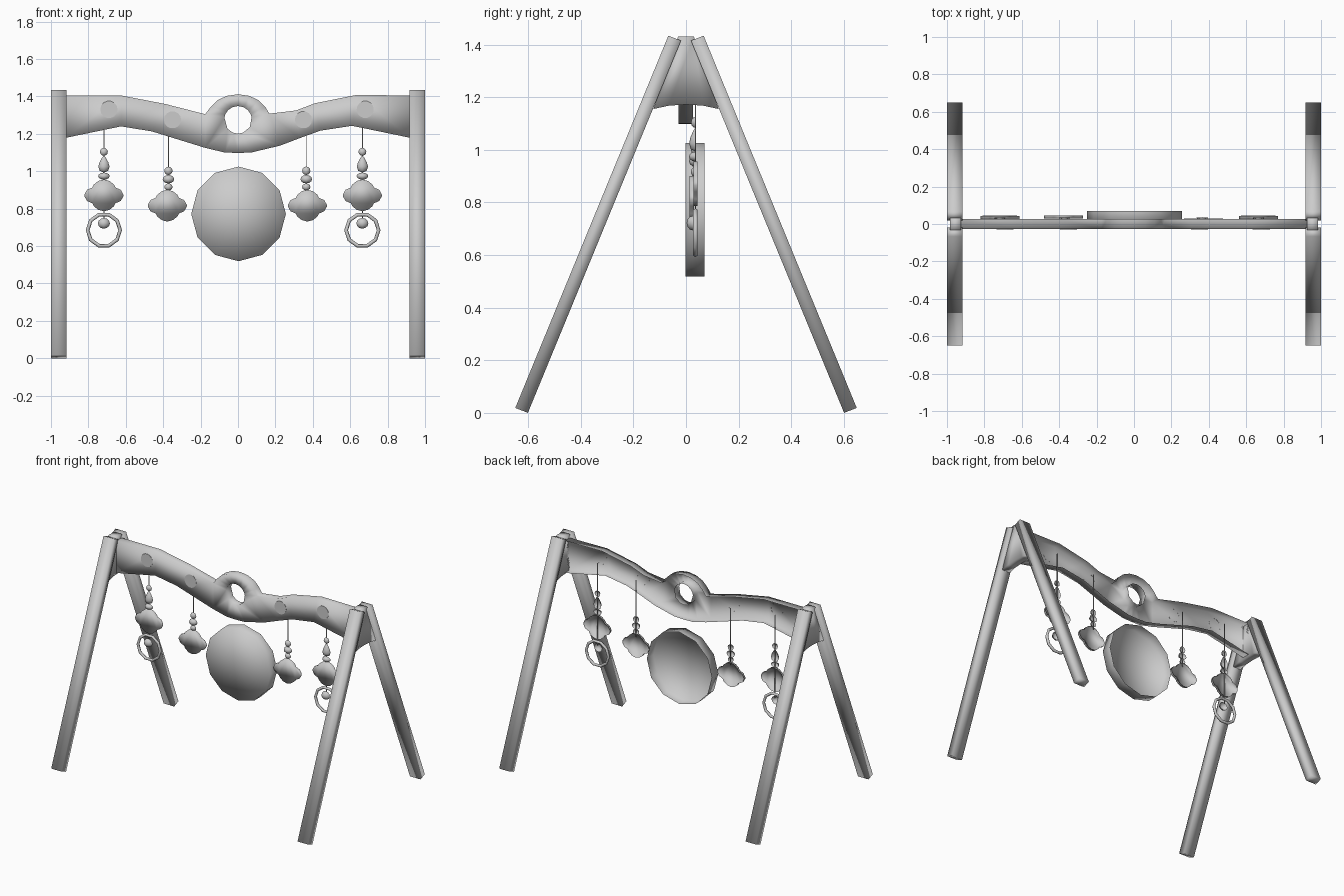
import bpy, bmesh
from math import pi, sin, cos, atan2

if "Cube" in bpy.data.objects:
    bpy.data.objects.remove(bpy.data.objects["Cube"])

grey = bpy.data.materials.new("mid_grey")
grey.diffuse_color = (.56, .56, .56, 1)
grey.use_nodes = True
grey.node_tree.nodes["Principled BSDF"].inputs["Base Color"].default_value = grey.diffuse_color

def from_bmesh(name, bm, smooth=True, front=False):
    bmesh.ops.recalc_face_normals(bm, faces=bm.faces)
    bm.normal_update()
    # open-backed shells must face the front
    if front and sum(f.normal.y * f.calc_area() for f in bm.faces) > 0:
        bmesh.ops.reverse_faces(bm, faces=bm.faces)
    for f in bm.faces:
        f.smooth = smooth
    me = bpy.data.meshes.new(name)
    bm.to_mesh(me)
    bm.free()
    me.materials.append(grey)
    ob = bpy.data.objects.new(name, me)
    bpy.context.collection.objects.link(ob)
    return ob

def sheet(name, pts, faces, axis, a, b, smooth=True, back=False):
    """Thicken flat faces on 2D points (y,z for axis x; x,z for axis y) from a to b."""
    bm = bmesh.new()
    put = (lambda t, p: (t, p[0], p[1])) if axis == 'x' else (lambda t, p: (p[0], t, p[1]))
    lo = [bm.verts.new(put(a, p)) for p in pts]
    hi = [bm.verts.new(put(b, p)) for p in pts]
    edges = {}
    for f in faces:
        bm.faces.new([lo[i] for i in f])
        if back:
            bm.faces.new([hi[i] for i in f])
        for i, j in zip(f, f[1:] + f[:1]):
            edges.setdefault(frozenset((i, j)), []).append((i, j))
    for e in edges.values():
        if len(e) == 1:
            i, j = e[0]
            bm.faces.new((lo[i], lo[j], hi[j], hi[i]))
    bmesh.ops.delete(bm, geom=[v for v in bm.verts if not v.link_faces], context='VERTS')
    return from_bmesh(name, bm, smooth, not back)

def prism(name, pts, axis, a, b, smooth=True, back=True):
    return sheet(name, pts, [list(range(len(pts)))], axis, a, b, smooth, back)

def circle(cx, cz, r, n):
    return [(cx + r * cos(2 * pi * i / n), cz + r * sin(2 * pi * i / n)) for i in range(n)]

def half_lathe(name, prof, x, y, n=4, flat=.8):
    """Front half of a revolved (radius, z) profile, open at the back."""
    bm = bmesh.new()
    rows = []
    for r, z in prof:
        k = n + 1 if r > 0 else 1
        rows.append([bm.verts.new((x - r * cos(pi * i / n), y - flat * r * sin(pi * i / n), z))
                     for i in range(k)])
    for A, B in zip(rows, rows[1:]):
        for i in range(n):
            j = i + 1
            f = [A[i % len(A)], A[j % len(A)], B[j % len(B)], B[i % len(B)]]
            bm.faces.new(list(dict.fromkeys(f)))
    from_bmesh(name, bm, front=True)

def bead(name, x, y, top, bottom, r, flat=.8):
    c, h = (top + bottom) / 2, (top - bottom) / 2
    half_lathe(name, [(r * sin(pi * i / 6) if 0 < i < 6 else 0, c + h * cos(pi * i / 6))
                      for i in range(7)], x, y, flat=flat)

def string(x, y, top, bottom):
    w = .0025
    prism("string", [(x - w, bottom), (x + w, bottom), (x + w, top), (x - w, top)],
          'y', y - w, y + w)

def flower(x, y, z):
    q = [(.104, .005), (.09, .03), (.062, .042), (.054, .058), (.03, .077)]
    half = q + [(0, .085)] + [(-u, v) for u, v in reversed(q)]
    pts = half + [(-u, -v) for u, v in half]
    prism("cloud_tag", [(x + u, z + v) for u, v in pts], 'y', y - .008, y + .008, back=False)

# A-frame legs and the wedge blocks between them
leg = [(-.649, .019), (-.601, 0), (-.019, 1.415), (-.067, 1.434)]
wedge = [(-.03, 1.43), (-.124, 1.155), (-.065, 1.168), (0, 1.172),
         (.065, 1.168), (.124, 1.155), (.03, 1.43)]
for s in (-1, 1):
    for f in (-1, 1):
        prism("front_leg" if f < 0 else "back_leg",
              [(-f * y, z) for y, z in leg], 'x', s * .918, s)
    prism("end_wedge", wedge, 'x', s * .925, s * .985)

# Wavy crossbeam: a loop around the eye hole plus a strip of panels on each side
outer = [(-.175, 1.305), (-.145, 1.345), (-.11, 1.38), (-.06, 1.403), (0, 1.412),
         (.06, 1.403), (.11, 1.38), (.145, 1.345), (.168, 1.308), (.225, 1.137),
         (.07, 1.1), (0, 1.098), (-.07, 1.1), (-.175, 1.125)]
n = len(outer)
hole = []
for x, z in outer:
    t = atan2(z - 1.275, x)
    hole.append((.074 * cos(t), 1.275 + .074 * sin(t)))
pts = outer + hole
faces = [[i, (i + 1) % n, n + (i + 1) % n, n + i] for i in range(n)]
strips = (((0, 13), [((-.39, 1.36), (-.46, 1.213)), ((-.625, 1.405), (-.625, 1.24)),
                     ((-.925, 1.405), (-.925, 1.178))]),
          ((8, 9), [((.31, 1.325), (.33, 1.177)), ((.41, 1.363), (.44, 1.217)),
                    ((.635, 1.408), (.61, 1.243)), ((.925, 1.405), (.925, 1.178))]))
for (top, bottom), cols in strips:
    for c in cols:
        k = len(pts)
        pts += list(c)
        faces.append([top, k, k + 1, bottom])
        top, bottom = k, k + 1
sheet("crossbeam", pts, faces, 'y', -.028, .027)

# Round plugs on the front of the beam
for x, z in ((-.69, 1.33), (-.35, 1.275), (.35, 1.275), (.68, 1.33)):
    prism("beam_plug", circle(x, z, .046, 14), 'y', -.0295, -.0275, False, False)

# Big central disc
sheet("centre_disc", circle(.003, .772, .253, 12) + [(.003, .772)],
      [[i, (i + 1) % 12, 12] for i in range(12)], 'y', -.002, .07)

# Outer hanging toys with a teardrop, cloud tag and ring
Y = .036
for x in (-.717, .665):
    string(x, Y, 1.32, .74)
    bead("round_bead", x, Y, 1.125, 1.083, .021)
    half_lathe("drop_bead", [(0, 1.085), (.012, 1.07), (.024, 1.047), (.03, 1.025),
                             (.023, 1.003), (0, .993)], x, Y)
    bead("disc_bead", x, Y, .993, .955, .031)
    flower(x, Y, .871)
    bead("ring_ball", x, .028, .75, .693, .032)
    bpy.ops.mesh.primitive_torus_add(location=(x, Y, .685), rotation=(pi / 2, 0, 0),
                                     major_radius=.087, minor_radius=.01,
                                     major_segments=10, minor_segments=6)
    bpy.context.object.name = "hanging_ring"
    bpy.context.object.data.materials.append(grey)
    bpy.ops.object.shade_smooth()

# Inner hanging toys
for x, fy in ((-.372, .037), (.365, .022)):
    string(x, Y, 1.28, .88)
    bead("round_bead", x, Y, 1.025, .98, .022)
    bead("disc_bead", x, Y, .98, .935, .031)
    bead("small_bead", x, Y, .935, .897, .022)
    flower(x + (-.006 if x < 0 else .006), fy, .816)
